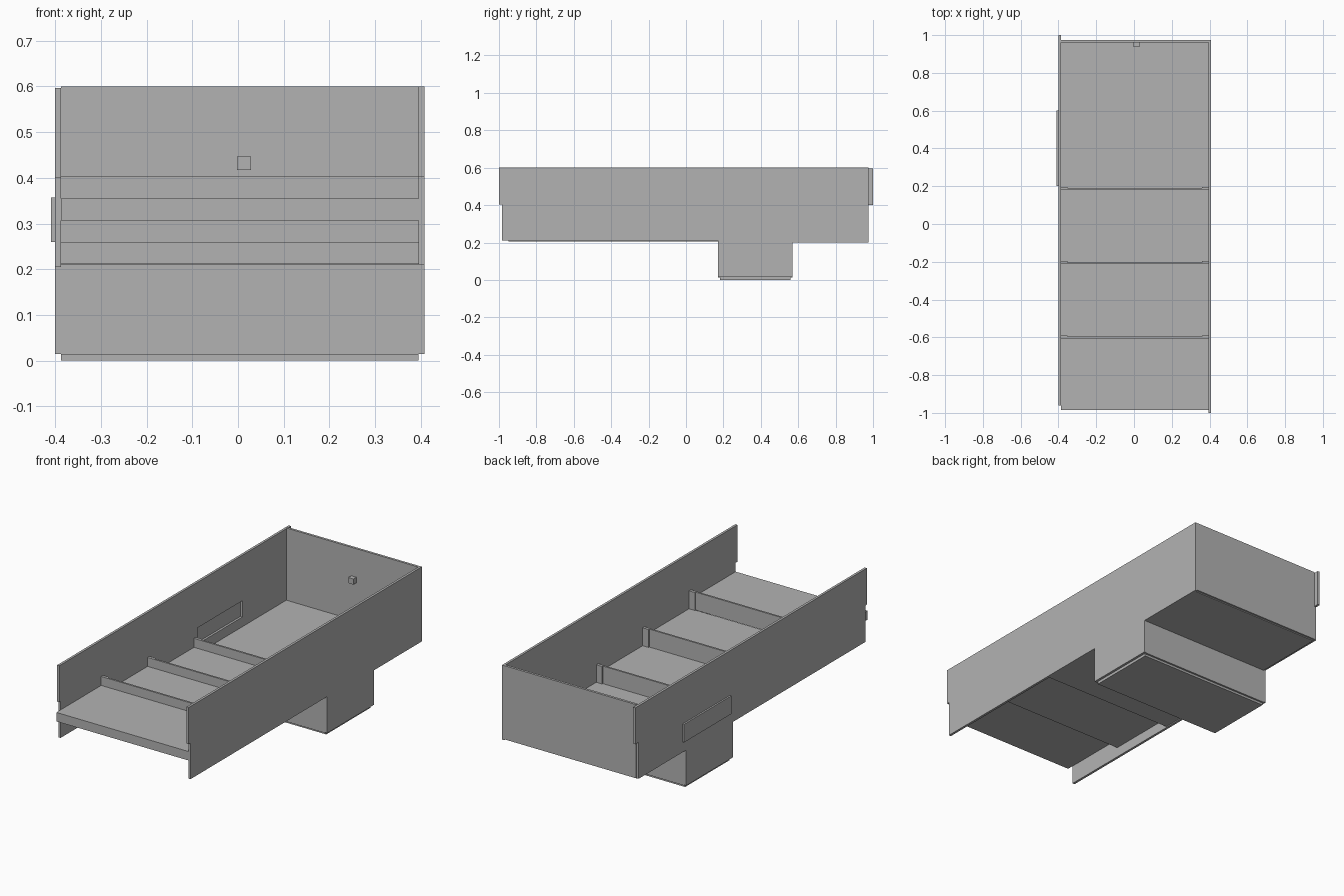
import bpy, bmesh

if "Cube" in bpy.data.objects:
    bpy.data.objects.remove(bpy.data.objects["Cube"])

gray = bpy.data.materials.new("plain gray")
gray.use_nodes = True
color = (0.45, 0.45, 0.45, 1)
gray.diffuse_color = color
gray.node_tree.nodes["Principled BSDF"].inputs["Base Color"].default_value = color


def finish(name, bm):
    bmesh.ops.recalc_face_normals(bm, faces=bm.faces)
    mesh = bpy.data.meshes.new(name)
    bm.to_mesh(mesh)
    bm.free()
    mesh.materials.append(gray)
    ob = bpy.data.objects.new(name, mesh)
    bpy.context.collection.objects.link(ob)
    return ob


def box(name, xs, ys, zs):
    bm = bmesh.new()
    bmesh.ops.create_cube(bm, size=1)
    for v in bm.verts:
        for i, (a, b) in enumerate((xs, ys, zs)):
            v.co[i] = a if v.co[i] < 0 else b
    return finish(name, bm)


def panel(name, xs, outline):
    """Upright sheet with a (y, z) outline, extruded along x."""
    bm = bmesh.new()
    face = bm.faces.new([bm.verts.new((xs[0], y, z)) for y, z in outline])
    new = bmesh.ops.extrude_face_region(bm, geom=[face])["geom"]
    for v in new:
        if isinstance(v, bmesh.types.BMVert):
            v.co.x = xs[1]
    return finish(name, bm)


INNER = (-0.387, 0.395)

# Side walls, each with a stepped end and a drop over the lower bin
panel("left_wall", (0.395, 0.408),
      [(-1, 0.6), (-1, 0.403), (-0.985, 0.403), (-0.985, 0.21), (0.172, 0.21),
       (0.172, 0.015), (0.57, 0.015), (0.57, 0.2), (0.975, 0.2), (0.975, 0.6)])
right_wall = panel("right_wall", (-0.4, -0.387),
      [(-0.96, 0.596), (-0.96, 0.4), (-0.95, 0.4), (-0.95, 0.205), (0.172, 0.205),
       (0.172, 0.015), (0.57, 0.015), (0.57, 0.205), (0.972, 0.205), (0.972, 0.4),
       (1, 0.4), (1, 0.596)])

# Slot in the right wall, closed from outside by a plate
cutter = box("slot_cutter", (-0.45, -0.35), (0.21, 0.59), (0.265, 0.352))
cutter.hide_render = True
cutter.hide_viewport = True
cut = right_wall.modifiers.new("slot", "BOOLEAN")
cut.operation = "DIFFERENCE"
cut.solver = "EXACT"
cut.object = cutter
box("slot_cover", (-0.409, -0.399), (0.2, 0.6), (0.26, 0.357))

# Back wall with a small knob inside
box("back_wall", INNER, (0.962, 0.975), (0.205, 0.6))
box("knob", (-0.002, 0.028), (0.937, 0.963), (0.417, 0.447))

# Steps going down to the back, each with a divider at its back edge
for i in range(3):
    top = 0.355 - 0.048 * i
    front = -0.985 + 0.39 * i
    back = -0.6 + 0.393 * i
    box(f"step_{i + 1}", INNER, (front, back), (top - 0.048, top))
    box(f"divider_{i + 1}", INNER, (back - 0.006, back + 0.004), (top - 0.048, top + 0.048))
    for side, xs in (("right", (-0.387, -0.352)), ("left", (0.36, 0.395))):
        box(f"divider_{i + 1}_{side}_post", xs, (back, back + 0.01), (top - 0.048, top + 0.048))

# Flat floor behind the steps and the bin below it
box("rear_floor", INNER, (0.18, 0.965), (0.2, 0.213))
box("bin_front", INNER, (0.172, 0.186), (0.012, 0.21))
box("bin_back", INNER, (0.556, 0.57), (0.012, 0.205))
box("bin_bottom", INNER, (0.183, 0.56), (0, 0.015))
